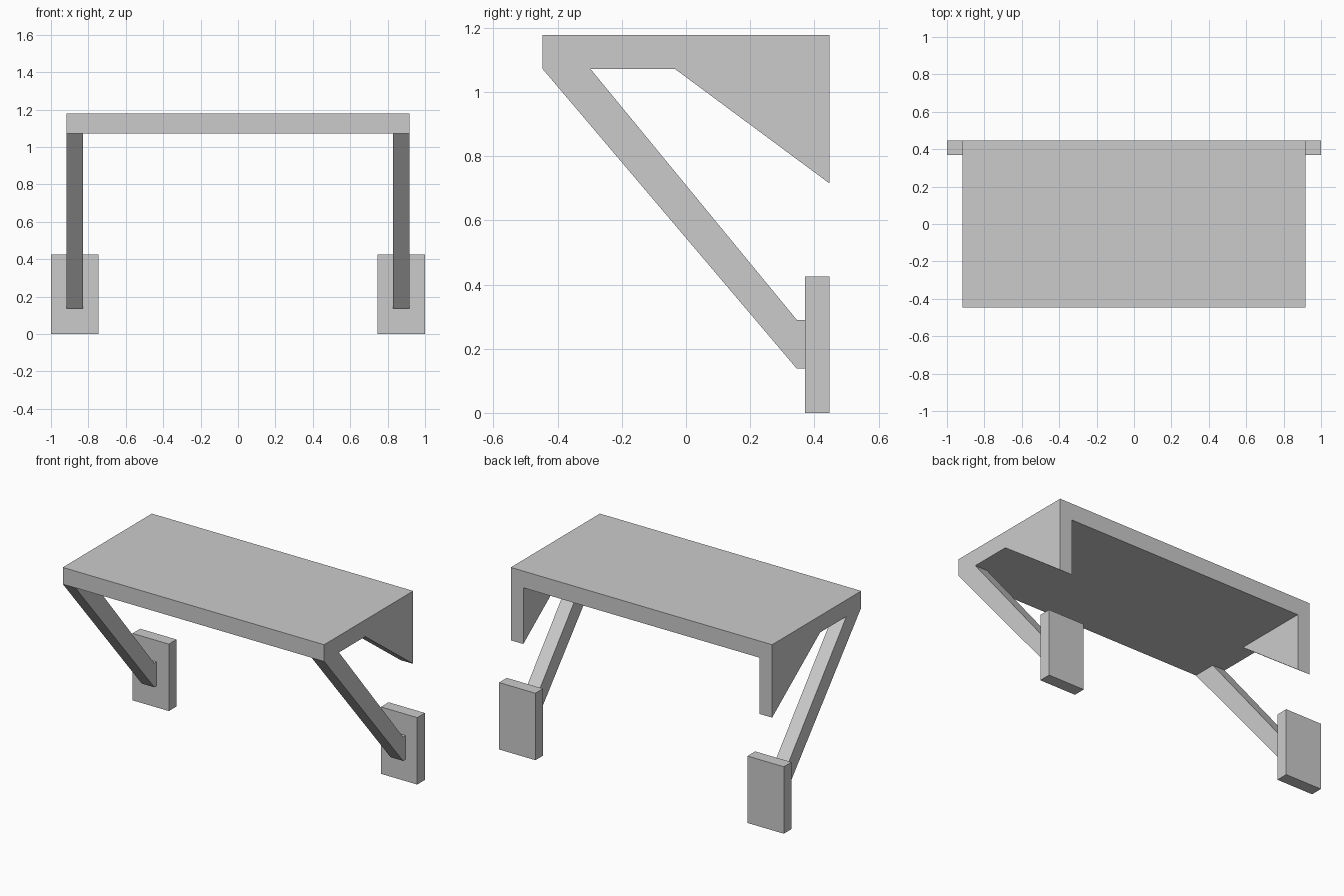
import bpy, bmesh

if "Cube" in bpy.data.objects:
    bpy.data.objects.remove(bpy.data.objects["Cube"])


def extrude_profile(name, profile, x0, x1):
    """Extrude a (y, z) outline along x from x0 to x1."""
    bm = bmesh.new()
    face = bm.faces.new([bm.verts.new((x0, y, z)) for y, z in profile])
    ext = bmesh.ops.extrude_face_region(bm, geom=[face])
    verts = [g for g in ext["geom"] if isinstance(g, bmesh.types.BMVert)]
    bmesh.ops.translate(bm, verts=verts, vec=(x1 - x0, 0, 0))
    bmesh.ops.recalc_face_normals(bm, faces=bm.faces)
    mesh = bpy.data.meshes.new(name)
    bm.to_mesh(mesh)
    bm.free()
    obj = bpy.data.objects.new(name, mesh)
    bpy.context.collection.objects.link(obj)
    return obj


def rect(y0, y1, z0, z1):
    return [(y0, z0), (y1, z0), (y1, z1), (y0, z1)]


OUTER, INNER = 0.918, 0.83
UNDER, TOP = 1.072, 1.178

# Flat top slab
extrude_profile("top_slab", rect(-0.447, 0.447, UNDER, TOP), -OUTER, OUTER)

# Triangular rear gusset, slanted strut and wall plate, mirrored to both sides
sides = [
    ("rear_gusset", [(-0.035, UNDER), (0.447, 0.715), (0.447, UNDER)], INNER, OUTER),
    ("slanted_strut", [(-0.447, UNDER), (0.345, 0.138), (0.37, 0.138),
                       (0.37, 0.29), (0.345, 0.29), (-0.298, UNDER)], INNER, OUTER),
    ("wall_plate", rect(0.37, 0.447, 0.0, 0.425), 0.745, 1.0),
]
for name, profile, x0, x1 in sides:
    part = extrude_profile(name, profile, x0, x1)
    mirror = part.modifiers.new("Mirror", 'MIRROR')
    mirror.use_axis = (True, False, False)
    mirror.use_mirror_merge = False
